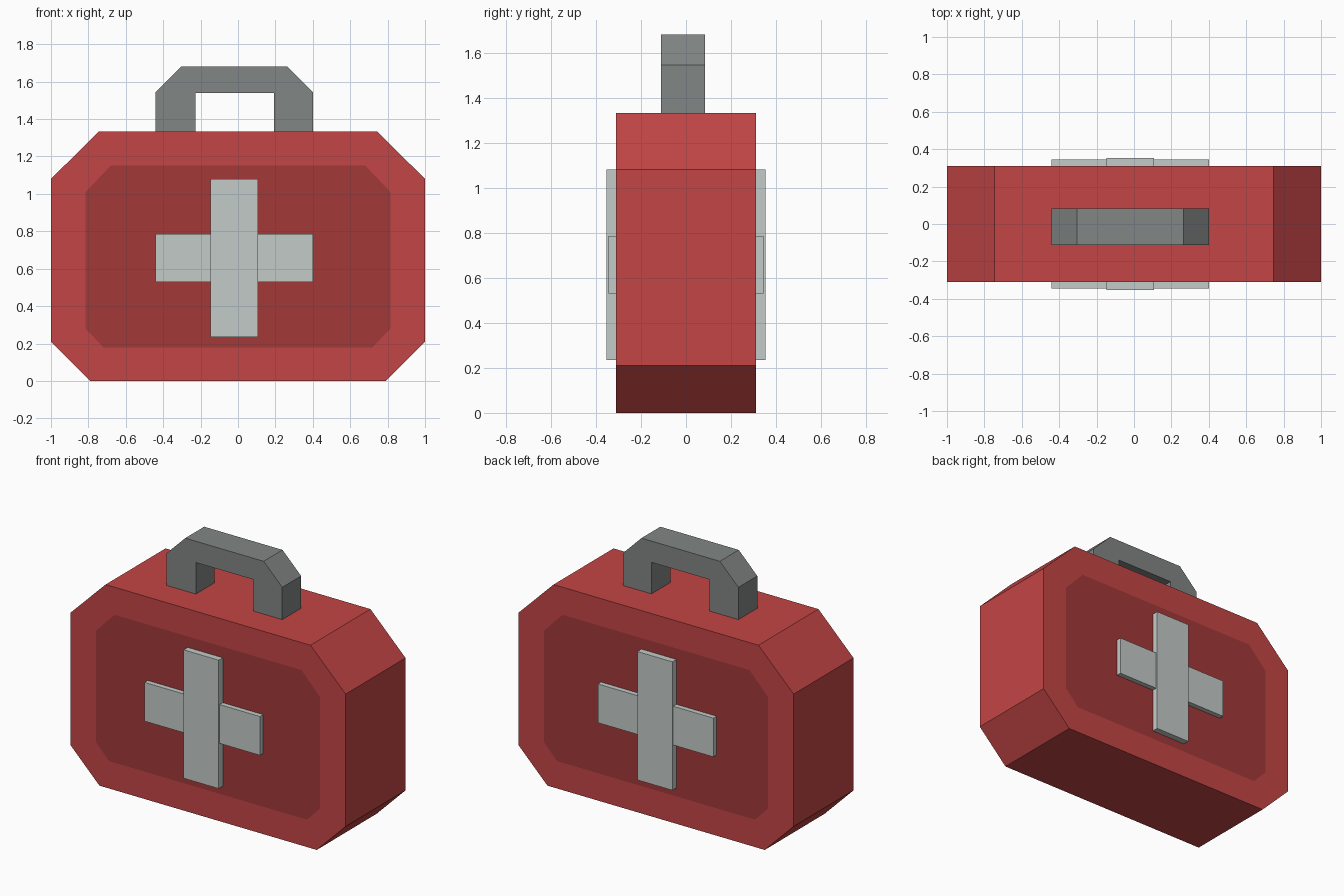
import bpy, bmesh

if "Cube" in bpy.data.objects:
    bpy.data.objects.remove(bpy.data.objects["Cube"])


def material(name, rgb):
    m = bpy.data.materials.new(name)
    m.diffuse_color = (*rgb, 1)
    m.use_nodes = True
    m.node_tree.nodes["Principled BSDF"].inputs["Base Color"].default_value = m.diffuse_color
    return m


def finish(name, bm, *mats):
    bmesh.ops.recalc_face_normals(bm, faces=bm.faces)
    me = bpy.data.meshes.new(name)
    bm.to_mesh(me)
    bm.free()
    for m in mats:
        me.materials.append(m)
    ob = bpy.data.objects.new(name, me)
    bpy.context.collection.objects.link(ob)
    return ob


def prism(name, profile, y0, y1, mat, panel=None, panel_mat=None):
    """Extrude an x-z profile along y; an optional inner ring colours a flush panel."""
    bm = bmesh.new()
    n = len(profile)
    ends = [[bm.verts.new((x, y, z)) for x, z in profile] for y in (y0, y1)]
    for i in range(n):
        j = (i + 1) % n
        bm.faces.new((ends[0][i], ends[0][j], ends[1][j], ends[1][i]))
    for ring, y in zip(ends, (y0, y1)):
        if panel:
            inner = [bm.verts.new((x, y, z)) for x, z in panel]
            for i in range(n):
                j = (i + 1) % n
                bm.faces.new((ring[i], ring[j], inner[j], inner[i]))
            bm.faces.new(inner).material_index = 1
        else:
            bm.faces.new(ring)
    return finish(name, bm, mat, *([panel_mat] if panel_mat else []))


def mirrored(half):
    """Complete a right-hand half profile (bottom to top) across x = 0."""
    return half + [(-x, z) for x, z in reversed(half)]


def rect(x0, x1, z0, z1):
    return [(x0, z0), (x1, z0), (x1, z1), (x0, z1)]


red = material("case_red", (0.55, 0.06, 0.06))
dark_red = material("panel_red", (0.36, 0.04, 0.04))
pale = material("cross_pale_grey", (0.55, 0.6, 0.58))
grey = material("handle_grey", (0.22, 0.24, 0.23))

# Case with chamfered corners and darker flush panels front and back
case = mirrored([(0.79, 0), (1, 0.21), (1, 1.08), (0.745, 1.333)])
panel = mirrored([(0.72, 0.18), (0.815, 0.28), (0.815, 1.01), (0.68, 1.152)])
prism("case", case, -0.311, 0.311, red, panel, dark_red)

# Cross bars run through the case and stand proud on both sides
prism("cross_upright", rect(-0.148, 0.107, 0.236, 1.08), -0.353, 0.353, pale)
prism("cross_bar", rect(-0.44, 0.40, 0.53, 0.785), -0.344, 0.344, pale)

# Handle arch with chamfered top corners
handle = [(-0.44, 1.333), (-0.44, 1.545), (-0.305, 1.68), (0.265, 1.68),
          (0.40, 1.545), (0.40, 1.333), (0.192, 1.333), (0.192, 1.54),
          (-0.228, 1.54), (-0.228, 1.333)]
prism("handle", handle, -0.112, 0.084, grey)
